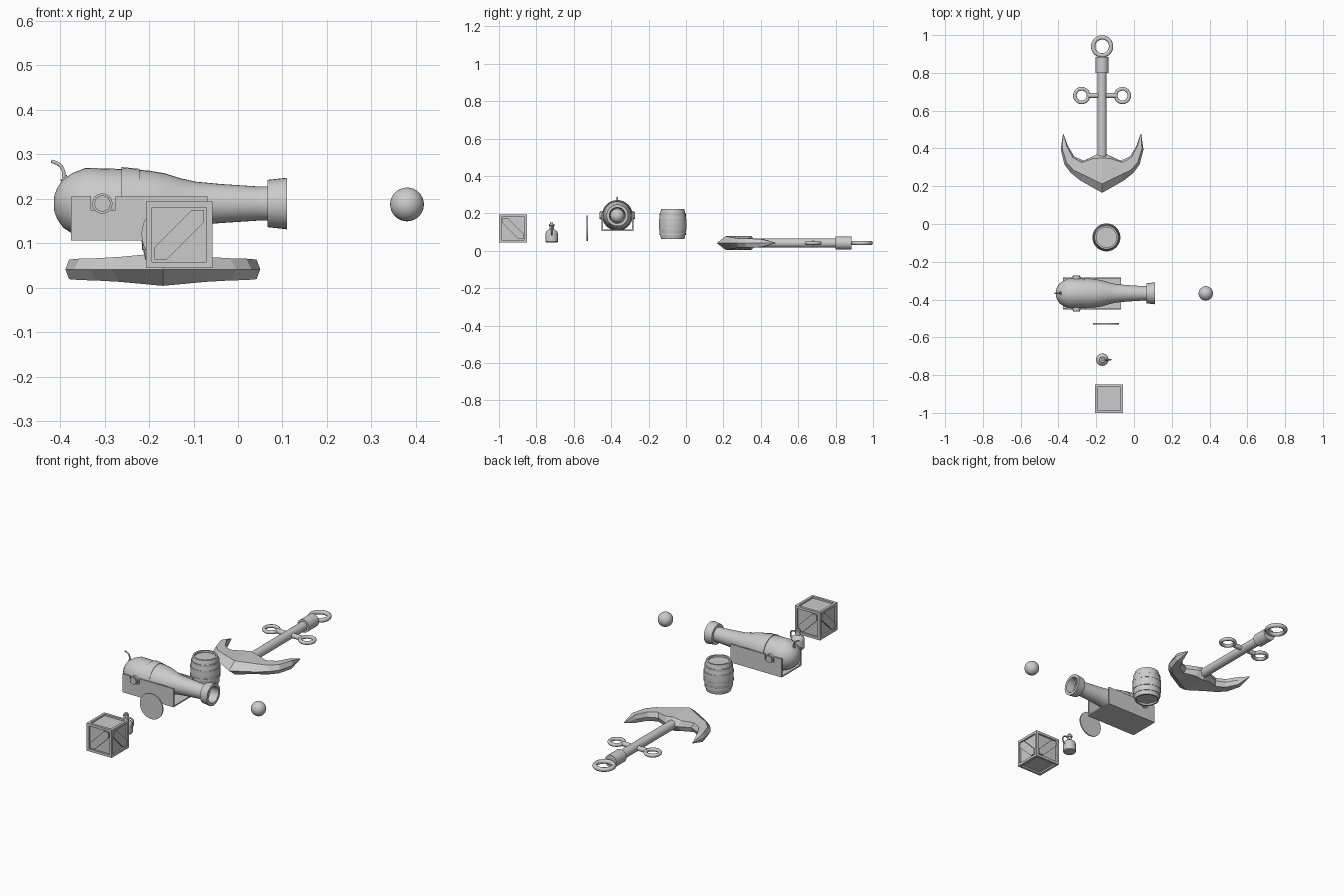
import bpy, bmesh, math
from mathutils import Matrix, Vector

cube = bpy.data.objects.get("Cube")
if cube:
    bpy.data.objects.remove(cube, do_unlink=True)

ALONG_X = (0, math.pi / 2, 0)
ALONG_Y = (-math.pi / 2, 0, 0)
UPRIGHT = (0, 0, 0)


def finish(name, bm, loc=(0, 0, 0), rot=UPRIGHT, smooth=True, angle=35):
    bmesh.ops.recalc_face_normals(bm, faces=bm.faces)
    mesh = bpy.data.meshes.new(name)
    bm.to_mesh(mesh)
    bm.free()
    obj = bpy.data.objects.new(name, mesh)
    obj.location, obj.rotation_euler = loc, rot
    bpy.context.collection.objects.link(obj)
    if smooth:
        bpy.ops.object.select_all(action='DESELECT')
        obj.select_set(True)
        bpy.context.view_layer.objects.active = obj
        bpy.ops.object.shade_smooth_by_angle(angle=math.radians(angle))
    return obj


def lathe(name, profile, loc, rot=UPRIGHT, sides=32, closed=False):
    """Spin (radius, height) points around the local z axis."""
    bm = bmesh.new()
    verts = [bm.verts.new((r, 0, h)) for r, h in profile]
    edges = [bm.edges.new(pair) for pair in zip(verts, verts[1:])]
    if closed:
        edges.append(bm.edges.new((verts[-1], verts[0])))
    bmesh.ops.spin(bm, geom=verts + edges, axis=(0, 0, 1), cent=(0, 0, 0),
                   angle=math.tau, steps=sides)
    bmesh.ops.remove_doubles(bm, verts=bm.verts, dist=0.00002)
    return finish(name, bm, loc, rot)


def rod(name, radius, length, loc, rot, sides=24):
    half = length / 2
    return lathe(name, [(0, -half), (radius, -half), (radius, half), (0, half)],
                 loc, rot, sides)


def ring(name, major, minor, loc):
    steps = [math.tau * i / 12 for i in range(12)]
    section = [(major + minor * math.cos(a), minor * math.sin(a)) for a in steps]
    return lathe(name, section, loc, sides=36, closed=True)


def prism(name, outline, depth, matrix, loc=(0, 0, 0)):
    """Extrude a flat outline along local z, then place it with a matrix."""
    bm = bmesh.new()
    face = bm.faces.new([bm.verts.new((x, y, 0)) for x, y in outline])
    new = bmesh.ops.extrude_face_region(bm, geom=[face])["geom"]
    bmesh.ops.translate(bm, vec=(0, 0, depth),
                        verts=[v for v in new if isinstance(v, bmesh.types.BMVert)])
    bm.transform(matrix)
    return finish(name, bm, loc, smooth=False)


def cord(name, points, radius):
    curve = bpy.data.curves.new(name, 'CURVE')
    curve.dimensions = '3D'
    curve.bevel_depth, curve.bevel_resolution = radius, 3
    curve.use_fill_caps = True
    spline = curve.splines.new('NURBS')
    spline.points.add(len(points) - 1)
    for p, co in zip(spline.points, points):
        p.co = (*co, 1)
    spline.use_endpoint_u, spline.order_u = True, 3
    obj = bpy.data.objects.new(name, curve)
    bpy.context.collection.objects.link(obj)
    return obj


# Anchor: ring, socket, shank and stock with two eyes
AX, AZ = -0.169, 0.041
ring("anchor_ring", 0.0475, 0.0115, (AX, 0.94, AZ))
rod("anchor_socket", 0.035, 0.085, (AX, 0.842, AZ), ALONG_Y)
rod("anchor_shank", 0.024, 0.5, (AX, 0.56, AZ), ALONG_Y)
rod("anchor_stock", 0.013, 0.145, (AX, 0.68, AZ), ALONG_X)
for side, label in ((1, "left"), (-1, "right")):
    ring("anchor_eye_" + label, 0.036, 0.0095, (AX + side * 0.108, 0.68, AZ))

# Anchor arms: hexagonal sections lofted from tip to tip
half_arm = [  # outer edge, inner edge, half thickness
    ((0, 0.165), (0, 0.38), 0.037),
    ((0.115, 0.23), (0.035, 0.365), 0.028),
    ((0.165, 0.27), (0.098, 0.335), 0.025),
    ((0.199, 0.315), (0.148, 0.358), 0.024),
    ((0.219, 0.394), (0.182, 0.415), 0.022),
    ((0.207, 0.478), (0.204, 0.477), 0.002),
]
mirrored = [((-o[0], o[1]), (-i[0], i[1]), h) for o, i, h in half_arm[:0:-1]]
bm = bmesh.new()
loops = []
for outer, inner, h in mirrored + half_arm:
    o, i = Vector((*outer, 0)), Vector((*inner, 0))
    up = Vector((0, 0, h))
    near, far = o.lerp(i, 0.22), o.lerp(i, 0.86)
    section = (o, near + up, far + up, i, far - up, near - up)
    loops.append([bm.verts.new(p) for p in section])
for a, b in zip(loops, loops[1:]):
    for k in range(6):
        n = (k + 1) % 6
        bm.faces.new((a[k], a[n], b[n], b[k]))
bm.faces.new(loops[0])
bm.faces.new(loops[-1])
finish("anchor_arms", bm, (AX, 0, AZ), smooth=False)

# Barrel with recessed ends and hoops
BARREL = (-0.146, -0.071, 0.142)
stave = [(0.062, -0.08), (0.069, -0.05), (0.073, -0.022), (0.074, 0),
         (0.073, 0.022), (0.069, 0.05), (0.062, 0.08)]
lathe("barrel", [(0, -0.07), (0.053, -0.07), (0.053, -0.08)] + stave
      + [(0.053, 0.08), (0.053, 0.07), (0, 0.07)], BARREL)
for k, (h, r) in enumerate(((-0.052, 0.069), (-0.022, 0.0735),
                            (0.022, 0.0735), (0.052, 0.069))):
    lathe(f"barrel_hoop_{k + 1}", [(r - 0.004, h - 0.006), (r + 0.0008, h - 0.006),
          (r + 0.0008, h + 0.006), (r - 0.004, h + 0.006)], BARREL, closed=True)

# Cannon barrel with bored muzzle, band and fuse
CY, CZ = -0.367, 0.189
lathe("cannon_barrel", [
    (0, -0.414), (0.018, -0.413), (0.036, -0.406), (0.054, -0.393), (0.069, -0.371),
    (0.08, -0.343), (0.079, -0.3), (0.077, -0.24), (0.074, -0.2), (0.068, -0.165),
    (0.057, -0.13), (0.049, -0.095), (0.044, -0.04), (0.037, 0.066), (0.053, 0.066),
    (0.058, 0.11), (0.043, 0.11), (0.039, 0.09), (0.038, 0.03), (0, 0.03)],
    (0, CY, CZ), ALONG_X)
lathe("cannon_band", [(0.07, -0.262), (0.082, -0.262), (0.078, -0.222), (0.07, -0.222)],
      (0, CY, CZ), ALONG_X, closed=True)
cord("cannon_fuse", [(-0.375, CY, 0.24), (-0.392, CY, 0.24), (-0.391, CY, 0.262),
                     (-0.402, CY, 0.28), (-0.42, CY, 0.284)], 0.004)
rod("fuse_socket", 0.009, 0.02, (-0.386, CY, 0.24), (0, -0.7, 0), 12)

# Carriage: notched cheeks on a floor board, with trunnions
BACK, FRONT, LOW, HIGH = -0.376, -0.069, 0.107, 0.205
cheek = [(BACK, LOW), (FRONT, LOW), (FRONT, HIGH), (-0.275, HIGH), (-0.275, 0.175),
         (-0.331, 0.175), (-0.331, HIGH), (BACK, HIGH)]
to_side = Matrix.Rotation(math.pi / 2, 4, 'X')
for side, label in ((1, "left"), (-1, "right")):
    prism("carriage_cheek_" + label, cheek, 0.008, to_side,
          (0, CY + side * 0.081 + 0.004, 0))
    rod("trunnion_" + label, 0.023, 0.03, (-0.305, CY + side * 0.074, CZ), ALONG_Y, 16)
    rod("trunnion_cap_" + label, 0.019, 0.03, (-0.305, CY + side * 0.08, CZ), ALONG_Y, 8)
floor = [(BACK, -0.085), (FRONT, -0.085), (FRONT, 0.085), (BACK, 0.085)]
prism("carriage_floor", floor, 0.007, Matrix(), (0, CY, LOW - 0.001))

# Cannonball
bm = bmesh.new()
bmesh.ops.create_uvsphere(bm, u_segments=32, v_segments=16, radius=0.038)
finish("cannonball", bm, (0.38, CY, 0.187))

# Thin round plate standing on edge
rod("round_plate", 0.069, 0.006, (-0.148, -0.528, 0.12), ALONG_Y, 32)

# Jug with a loop handle
JX, JY = -0.168, -0.718
lathe("jug", [(0, 0.045), (0.03, 0.045), (0.033, 0.049), (0.033, 0.093), (0.029, 0.104),
              (0.019, 0.111), (0.012, 0.116), (0.011, 0.132), (0.015, 0.134),
              (0.015, 0.143), (0.008, 0.143), (0.008, 0.152), (0, 0.152)],
      (JX, JY, 0), sides=24)
cord("jug_handle", [(JX + 0.008, JY, 0.126), (JX + 0.03, JY, 0.134),
                    (JX + 0.046, JY, 0.118), (JX + 0.042, JY, 0.088),
                    (JX + 0.029, JY, 0.085)], 0.004)

# Crate: recessed panels on every face
CRATE = Vector((-0.132, -0.925, 0.119))
HALF, RIM, RECESS = 0.075, 0.019, 0.009
bm = bmesh.new()
bmesh.ops.create_cube(bm, size=HALF * 2)
panels = list(bm.faces)
bmesh.ops.inset_individual(bm, faces=panels, thickness=RIM)
for face in panels:
    inward = -face.normal * RECESS
    top = bmesh.ops.extrude_discrete_faces(bm, faces=[face])["faces"][0]
    bmesh.ops.translate(bm, verts=top.verts, vec=inward)
finish("crate", bm, CRATE, smooth=False)

# Diagonal braces on the four crate sides
a = HALF - RIM
c = 0.028
brace = [(-a, -a), (-a, c - a), (a - c, a), (a, a), (a, a - c), (c - a, -a)]
for k, label in enumerate(("front", "left", "back", "right")):
    flip = -1 if k % 2 else 1
    place = (Matrix.Rotation(k * math.pi / 2, 4, 'Z')
             @ Matrix.Translation((0, -HALF, 0)) @ to_side)
    prism("crate_brace_" + label, [(x * flip, y) for x, y in brace], -RECESS, place, CRATE)
